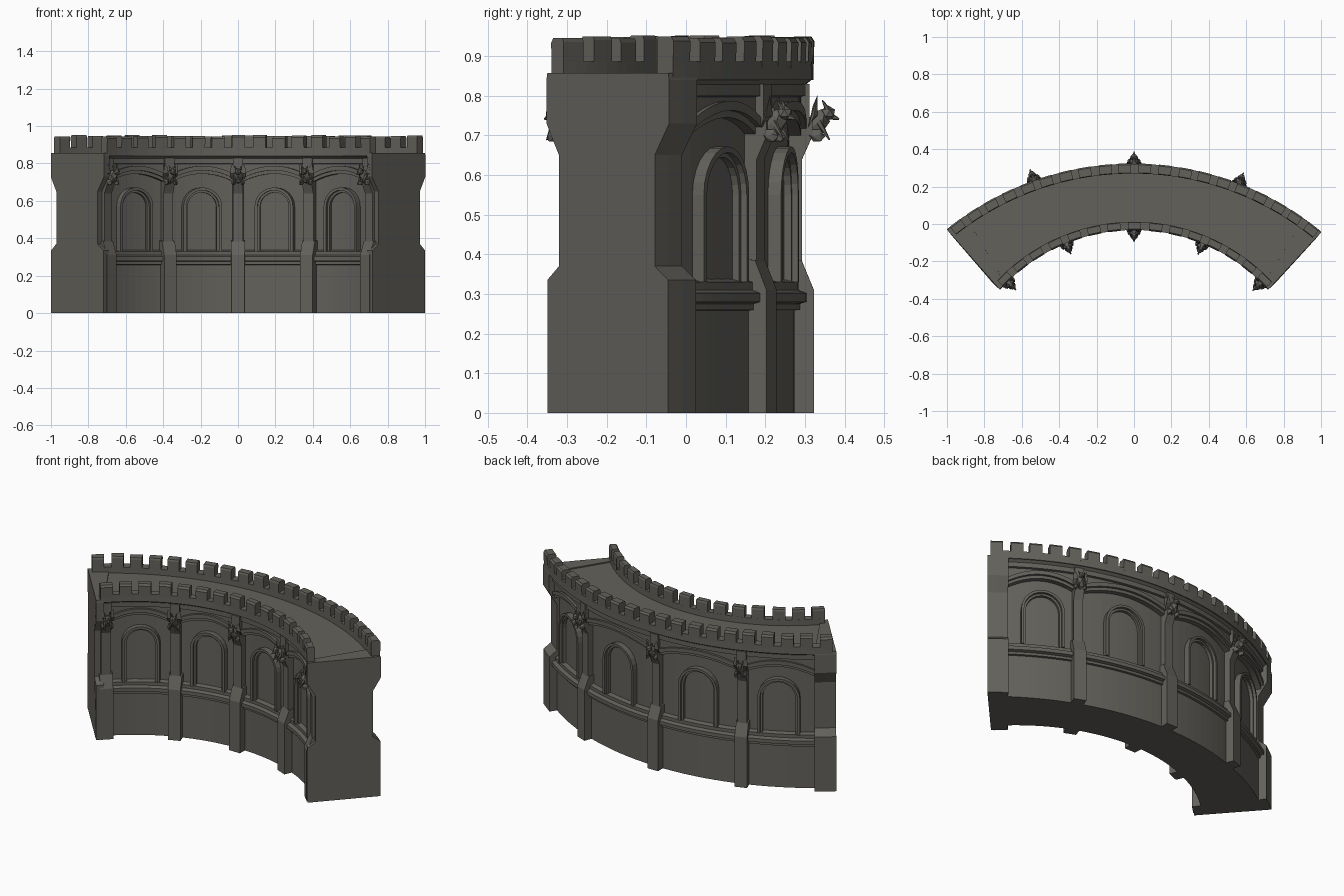
import bpy, bmesh, math, random
from mathutils import Vector, Matrix

random.seed(4)
if "Cube" in bpy.data.objects:
    bpy.data.objects.remove(bpy.data.objects["Cube"], do_unlink=True)

stone = bpy.data.materials.new("grey_stone")
stone.use_nodes = True
COLOUR = (0.125, 0.12, 0.105, 1)
stone.diffuse_color = COLOUR
stone.node_tree.nodes["Principled BSDF"].inputs["Base Color"].default_value = COLOUR

# Each facade: radius, arc centre and outward sign
INNER = dict(name="inner", r=0.967, cx=0, cy=-0.997, sign=-1)
OUTER = dict(name="outer", r=1.575, cx=-.008, cy=-1.255, sign=1)


def point(side, angle, d, z):
    """Point on a facade: angle along the arc, d out of the face, height z."""
    a, r = math.radians(angle), side["r"] + side["sign"] * d
    return Vector((side["cx"] + r * math.sin(a), side["cy"] + r * math.cos(a), z))


def degrees(side, width):
    return math.degrees(width / side["r"])


def spread(a, b, n):
    return [a + (b - a) * i / n for i in range(n + 1)]


def finish(name, bm):
    bmesh.ops.recalc_face_normals(bm, faces=bm.faces)
    mesh = bpy.data.meshes.new(name)
    bm.to_mesh(mesh)
    bm.free()
    mesh.materials.append(stone)
    obj = bpy.data.objects.new(name, mesh)
    bpy.context.collection.objects.link(obj)


def add_loft(bm, rings):
    """Skin a row of closed rings and cap both ends."""
    rows = [[bm.verts.new(p) for p in ring] for ring in rings]
    n = len(rows[0])
    for low, high in zip(rows, rows[1:]):
        for i in range(n):
            j = (i + 1) % n
            bm.faces.new((low[i], low[j], high[j], high[i]))
    bm.faces.new(rows[0])
    bm.faces.new(rows[-1][::-1])


def add_sweep(bm, side, a0, a1, profile, n=1):
    add_loft(bm, [[point(side, a, d, z) for d, z in profile] for a in spread(a0, a1, n)])


def wall_section(name, inner_span, outer_span, profile, n):
    """Full-thickness wall with the same profile on both facades."""
    bm = bmesh.new()
    add_loft(bm, [[point(INNER, a, d, z) for d, z in profile] +
                  [point(OUTER, b, d, z) for d, z in reversed(profile)]
                  for a, b in zip(spread(*inner_span, n), spread(*outer_span, n))])
    finish(name, bm)


# Main wall, with a plain lower stage, recessed upper stage and cornice
wall_section("wall_core", (-47, 47), (-38.3, 39),
             [(-.045, 0), (-.045, .28), (-.06, .3), (-.06, .79), (-.018, .8),
              (-.018, .828), (-.003, .84), (-.003, .85)], 40)

# Waisted end piers, the right one broader on the outer face
PIER = [(0, 0), (0, .335), (-.044, .37), (-.044, .65), (.003, .73), (.003, .84), (0, .857)]
wall_section("right_end_pier", (-45.4, -48), (-34.6, -39), PIER, 2)
wall_section("left_end_pier", (45.6, 48), (35.6, 39.8), PIER, 2)


def arch_path(hw, z0, spring):
    path = [(-hw, z0)]
    path += [(hw * -math.cos(t), spring + hw * math.sin(t)) for t in spread(0, math.pi, 12)]
    return path + [(hw, z0)]


def window(side, centre, hw, spring, label):
    """Blind arched window with a stepped surround."""
    bm = bmesh.new()
    for inset, outset, depth in ((0, .014, -.042), (.012, .027, -.026)):
        rings = []
        for (u0, z0), (u1, z1) in zip(arch_path(hw + inset, .33, spring),
                                      arch_path(hw + outset, .33, spring)):
            a0, a1 = centre + degrees(side, u0), centre + degrees(side, u1)
            rings.append([point(side, a0, -.07, z0), point(side, a0, depth, z0),
                          point(side, a1, depth, z1), point(side, a1, -.07, z1)])
        add_loft(bm, rings)
    finish(label + "_window_surround", bm)


def bay_arch(side, a0, a1, label):
    """Shallow relieving arch between buttresses, with a raised moulding."""
    bm = bmesh.new()
    for depth, low, high in ((-.03, 0, None), (-.016, .018, .042)):
        rings = []
        for u in spread(-1, 1, 14):
            z = .69 + .055 * (1 - u * u)
            a = (a0 + a1) / 2 + u * (a1 - a0) / 2
            top = z + high if high else .805
            rings.append([point(side, a, d, h) for d, h in
                          ((-.07, z + low), (depth, z + low), (depth, top), (-.07, top))])
        add_loft(bm, rings)
    finish(label + "_bay_arch", bm)


def buttress(side, angle, label):
    """Wide sloped foot, slim shaft and flared corbel."""
    bm = bmesh.new()
    wide, slim = degrees(side, .036), degrees(side, .027)
    add_sweep(bm, side, angle - wide, angle + wide,
              [(-.07, 0), (.003, 0), (.003, .31), (-.028, .385), (-.07, .39)])
    add_sweep(bm, side, angle - slim, angle + slim,
              [(-.07, .35), (-.027, .35), (-.027, .64), (0, .7), (0, .735),
               (-.008, .74), (-.008, .83), (-.07, .83)])
    finish(label + "_buttress", bm)


def gargoyle(side, angle, label):
    """Crouching winged beast leaning out from the wall."""
    bm = bmesh.new()
    base = point(side, angle, 0, 0)
    out = (point(side, angle, side["sign"], 0) - base).normalized() * side["sign"]
    out = (point(side, angle, 1, 0) - base).normalized()
    across = Vector((0, 0, 1)).cross(out)
    frame = Matrix.Translation(base) @ Matrix((out, across, (0, 0, 1))).transposed().to_4x4()

    def blob(loc, size, tilt=0):
        m = frame @ Matrix.Translation(loc) @ Matrix.Rotation(tilt, 4, 'Y') @ Matrix.Diagonal((*size, 1))
        bmesh.ops.create_icosphere(bm, subdivisions=1, radius=1, matrix=m)

    def spike(loc, radius, length, tilt, roll=0):
        m = (frame @ Matrix.Translation(loc) @ Matrix.Rotation(roll, 4, 'X') @
             Matrix.Rotation(tilt, 4, 'Y'))
        bmesh.ops.create_cone(bm, cap_ends=True, segments=5, radius1=radius,
                              radius2=radius * .2, depth=length, matrix=m)

    blob((.01, 0, .73), (.03, .026, .045), .5)        # body
    blob((.038, 0, .756), (.02, .019, .02))           # head
    spike((.052, 0, .746), .012, .03, 1.9)            # snout
    for s in (-1, 1):
        spike((.03, .014 * s, .778), .007, .026, -.5, -.3 * s)     # ear
        blob((.01, .026 * s, .7), (.022, .011, .018), .5)          # haunch
        spike((.028, .017 * s, .712), .009, .055, 2.6)             # foreleg
        add_loft(bm, [[frame @ Vector((x, y * s, z)) for x, y, z in ring] for ring in (
            ((-.01, .012, .725), (.012, .016, .75), (.0, .012, .775)),
            ((-.012, .036, .72), (.002, .042, .745), (.012, .036, .802)))])  # wing
    finish(label + "_gargoyle", bm)


def parapet(side, start, end, count, thick):
    """Low parapet with slightly uneven merlons."""
    bm = bmesh.new()
    add_sweep(bm, side, start, end,
              [(-thick, .84), (.002, .84), (.002, .886), (-thick, .886)], 40)
    pitch = (end - start) / (count - .36)
    for i in range(count):
        a = start + i * pitch + random.uniform(-.03, .03) * pitch * (0 < i < count - 1)
        top = .95 + random.uniform(-.006, .003)
        add_sweep(bm, side, a, a + pitch * .64,
                  [(-thick, .87), (.002, .87), (.004, top - .012), (-.004, top),
                   (-thick + .004, top), (-thick, top - .01)])
    finish(side["name"] + "_parapet", bm)


# Details of both facades
SILL = [(-.07, .255), (-.032, .26), (-.032, .275), (-.014, .28),
        (-.014, .302), (-.035, .31), (-.035, .33), (-.07, .34)]
INNER_POSTS = (-44.4, -22, 0, 22.3, 44.7)
OUTER_POSTS = (-19.5, .3, 21.2)
for side, edges, posts, hw, spring in (
        (INNER, INNER_POSTS, INNER_POSTS, .075, .57),
        (OUTER, (-34.8, *OUTER_POSTS, 35.8), OUTER_POSTS, .095, .55)):
    bm = bmesh.new()
    add_sweep(bm, side, edges[0], edges[-1], SILL, 40)
    finish(side["name"] + "_sill_course", bm)
    for i, (a0, a1) in enumerate(zip(edges, edges[1:])):
        label = f"{side['name']}_{i + 1}"
        window(side, (a0 + a1) / 2, hw, spring, label)
        bay_arch(side, a0, a1, label)
    for i, a in enumerate(posts):
        label = f"{side['name']}_{i + 1}"
        buttress(side, a, label)
        gargoyle(side, a, label)
parapet(INNER, -46.5, 47, 15, .042)
parapet(OUTER, -38.2, 39.2, 20, .05)
